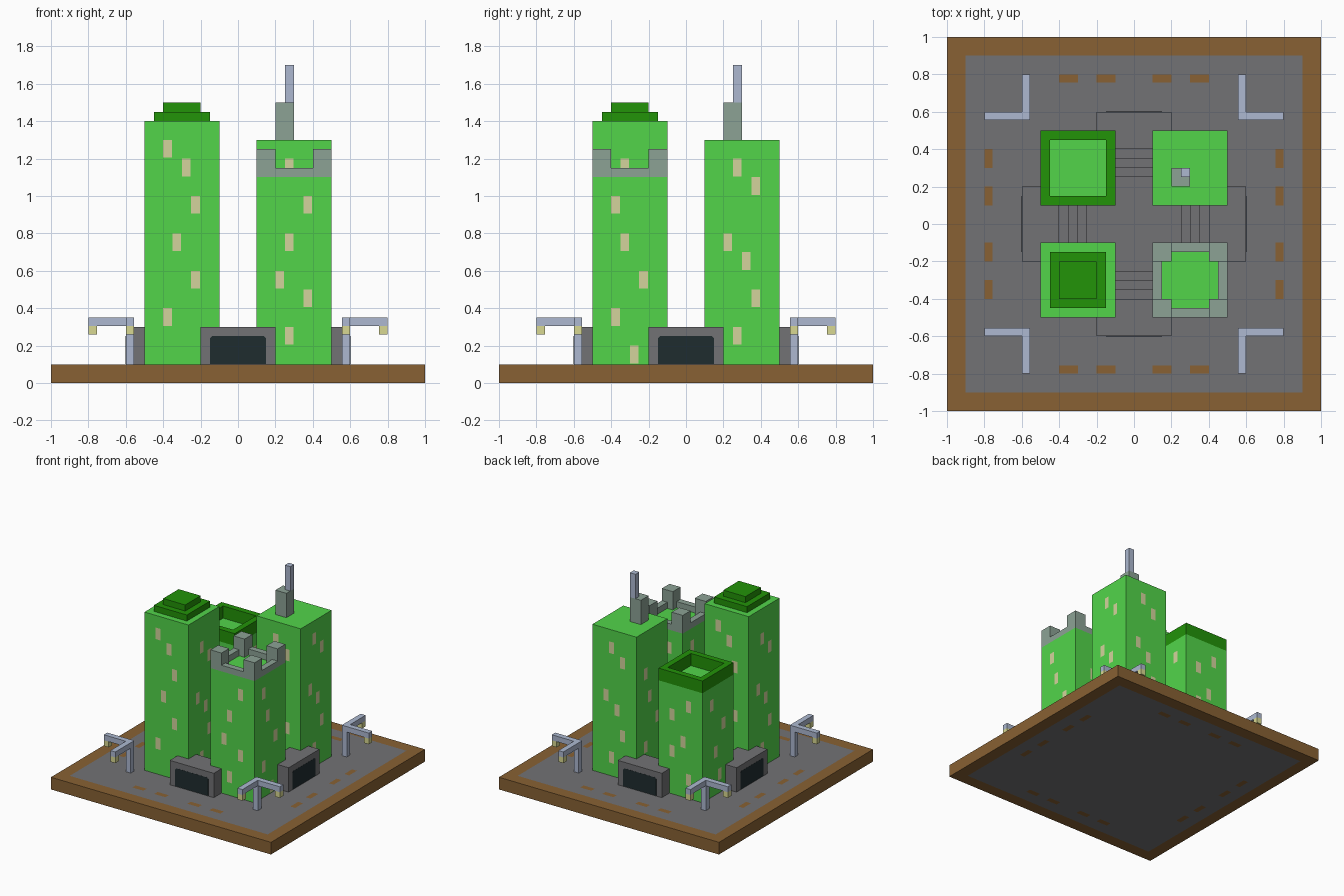
import bpy, bmesh, math
from mathutils import Matrix, Vector

cube = bpy.data.objects.get("Cube")
if cube:
    bpy.data.objects.remove(cube, do_unlink=True)


def material(name, r, g, b):
    def lin(v):
        v /= 255
        return v / 12.92 if v <= 0.04045 else ((v + 0.055) / 1.055) ** 2.4
    col = (lin(r), lin(g), lin(b), 1)
    m = bpy.data.materials.new(name)
    m.use_nodes = True
    m.diffuse_color = col
    bsdf = m.node_tree.nodes["Principled BSDF"]
    bsdf.inputs["Base Color"].default_value = col
    bsdf.inputs["Roughness"].default_value = 0.9
    return m


BROWN = material("brown earth", 136, 97, 51)
ASPHALT = material("asphalt grey", 114, 114, 117)
GREEN = material("bright green", 82, 213, 74)
DARK_GREEN = material("dark green", 34, 147, 8)
STONE = material("stone grey", 140, 162, 149)
METAL = material("pale blue metal", 173, 185, 209)
WINDOW = material("beige window", 212, 212, 156)
LAMP = material("lamp yellow", 217, 217, 146)
DOORWAY = material("doorway black", 31, 44, 47)


def box(bm, x0, x1, y0, y1, z0, z1, m=Matrix()):
    """Add a box given by its limits."""
    place = Matrix.Translation(((x0 + x1) / 2, (y0 + y1) / 2, (z0 + z1) / 2))
    size = Matrix.Diagonal((x1 - x0, y1 - y0, z1 - z0, 1))
    bmesh.ops.create_cube(bm, size=1, matrix=m @ place @ size)


def cut(bm, axis, values):
    """Slice all faces across an axis, keeping both sides."""
    normal = Vector((0, 0, 0))
    normal[axis] = 1
    for v in sorted(values):
        bmesh.ops.bisect_plane(bm, geom=bm.verts[:] + bm.edges[:] + bm.faces[:],
                               dist=1e-5, plane_co=normal * v, plane_no=normal)


def prism(bm, outline, depth, m):
    """Extrude a flat outline along its local z."""
    face = bm.faces.new([bm.verts.new(m @ Vector((a, b, 0))) for a, b in outline])
    ext = bmesh.ops.extrude_face_region(bm, geom=[face])["geom"]
    move = m.to_3x3() @ Vector((0, 0, depth))
    bmesh.ops.translate(bm, vec=move, verts=[e for e in ext if isinstance(e, bmesh.types.BMVert)])


def finish(name, bm, *mats):
    bmesh.ops.recalc_face_normals(bm, faces=bm.faces)
    mesh = bpy.data.meshes.new(name)
    bm.to_mesh(mesh)
    bm.free()
    for m in mats:
        mesh.materials.append(m)
    obj = bpy.data.objects.new(name, mesh)
    bpy.context.collection.objects.link(obj)
    return obj


def boxes(name, mat, limits, m=Matrix()):
    bm = bmesh.new()
    for b in limits:
        box(bm, *b, m)
    finish(name, bm, mat)


def turn(k):
    return Matrix.Rotation(k * math.pi / 2, 4, 'Z')


# Ground slab: brown frame, asphalt inside, brown dashes cut into both faces
bm = bmesh.new()
box(bm, -1, 1, -1, 1, 0, 0.1)
lines = [s * v for v in (0.1, 0.2, 0.3, 0.4, 0.757, 0.8, 0.9) for s in (-1, 1)]
cut(bm, 0, lines)
cut(bm, 1, lines)
bm.normal_update()
for f in bm.faces:
    c = f.calc_center_median()
    near, far = sorted((abs(c.x), abs(c.y)))
    dash = 0.757 < far < 0.8 and (0.1 < near < 0.2 or 0.3 < near < 0.4)
    if abs(f.normal.z) > 0.9 and far < 0.9 and not dash:
        f.material_index = 1
finish("ground_slab", bm, BROWN, ASPHALT)

# Window patterns: offset from the wall's edge, height
P1 = [(.1, 1.2), (.2, 1.1), (.25, .9), (.15, .7), (.25, .5), (.1, .3)]
P2 = [(.25, .9), (.15, .7), (.1, .5), (.25, .4), (.15, .2)]
P3 = [(.1, .9), (.15, .7), (.25, .5), (.1, .3), (.2, .1)]
P4 = [(.15, 1.1), (.25, 1.0), (.1, .7), (.2, .6), (.25, .4), (.15, .2)]
P5 = [(.25, .8), (.1, .7), (.2, .5), (.1, .4), (.25, .2)]
P6 = [(.1, .8), (.25, .6), (.15, .4), (.2, .2)]
WIDE, LOW, HIGH = 0.046, 0.005, 0.1

# Four towers: name, centre, top height, windows on front, right, back, left
TOWERS = [
    ("front_left", -0.3, -0.3, 1.4, (P1, P4, P1, P4)),
    ("front_right", 0.3, -0.3, 1.1, (P2, P3, P2, P3)),
    ("back_right", 0.3, 0.3, 1.3, (P4, P4, P4, P3)),
    ("back_left", -0.3, 0.3, 1.0, (P6, P5, P5, P6)),
]
for name, cx, cy, top, walls in TOWERS:
    bm = bmesh.new()
    box(bm, -0.2, 0.2, -0.2, 0.2, 0.1, top)
    across = {s * (u + w - 0.2) for p in walls for u, _ in p for w in (0, WIDE) for s in (-1, 1)}
    cut(bm, 0, across)
    cut(bm, 1, across)
    cut(bm, 2, {z + h for p in walls for _, z in p for h in (LOW, HIGH)})
    bm.normal_update()
    for k, pattern in enumerate(walls):
        outward = turn(k) @ Vector((0, -1, 0))
        for f in bm.faces:
            c = turn(-k) @ f.calc_center_median()
            if f.normal.dot(outward) > 0.9 and any(
                    u < c.x + 0.2 < u + WIDE and z + LOW < c.z < z + HIGH for u, z in pattern):
                f.material_index = 1
    bmesh.ops.translate(bm, vec=(cx, cy, 0), verts=bm.verts)
    finish("tower_" + name, bm, GREEN, WINDOW)

# Stepped cap on the tallest tower
boxes("stepped_cap", DARK_GREEN, [(-0.45, -0.15, -0.45, -0.15, 1.4, 1.45),
                                  (-0.4, -0.2, -0.4, -0.2, 1.45, 1.5)])

# Battlements: low walls with raised corner blocks
bm = bmesh.new()
for k in range(4):
    m = Matrix.Translation((0.3, -0.3, 0)) @ turn(k)
    box(bm, -0.1, 0.1, -0.2, -0.15, 1.1, 1.15, m)
    box(bm, -0.2, -0.1, -0.2, -0.1, 1.1, 1.25, m)
finish("battlements", bm, STONE)

# Open rim around the lowest roof
bm = bmesh.new()
for k in range(4):
    box(bm, -0.2, 0.15, -0.2, -0.15, 1.0, 1.1, Matrix.Translation((-0.3, 0.3, 0)) @ turn(k))
finish("roof_rim", bm, DARK_GREEN)

# Roof block and antenna
boxes("roof_block", STONE, [(0.2, 0.3, 0.2, 0.3, 1.3, 1.5)])
boxes("antenna", METAL, [(0.25, 0.3, 0.25, 0.3, 1.5, 1.7)])

# Entrances: solid porch outside, stairs going down to the courtyard
PROFILE = [(-0.6, 0.1), (-0.6, 0.3), (-0.4, 0.3), (-0.4, 0.25), (-0.35, 0.25), (-0.35, 0.2),
           (-0.3, 0.2), (-0.3, 0.15), (-0.25, 0.15), (-0.25, 0.1)]
ARCH = [(-0.15, 0.102), (0.15, 0.102), (0.15, 0.24), (0.14, 0.25), (-0.14, 0.25), (-0.15, 0.24)]
ALONG_X = Matrix(((0, 0, 1, -0.2), (1, 0, 0, 0), (0, 1, 0, 0), (0, 0, 0, 1)))
UPRIGHT = Matrix.Translation((0, -0.6, 0)) @ Matrix.Rotation(math.pi / 2, 4, 'X')
for k, side in enumerate(("front", "right", "back", "left")):
    bm = bmesh.new()
    prism(bm, PROFILE, 0.4, turn(k) @ ALONG_X)
    finish("entrance_" + side, bm, ASPHALT)
    bm = bmesh.new()
    prism(bm, ARCH, 0.001, turn(k) @ UPRIGHT)
    finish("doorway_" + side, bm, DOORWAY)

# Street lamps: post with two arms, a light under each arm's end
for k, corner in enumerate(("front_right", "back_right", "back_left", "front_left")):
    m = turn(k)
    boxes("lamp_post_" + corner, METAL, [
        (0.555, 0.6, -0.6, -0.555, 0.1, 0.305),
        (0.555, 0.8, -0.6, -0.555, 0.305, 0.35),
        (0.555, 0.6, -0.8, -0.6, 0.305, 0.35)], m)
    boxes("lamp_light_" + corner, LAMP, [
        (0.755, 0.8, -0.6, -0.555, 0.258, 0.305),
        (0.555, 0.6, -0.8, -0.755, 0.258, 0.305)], m)
